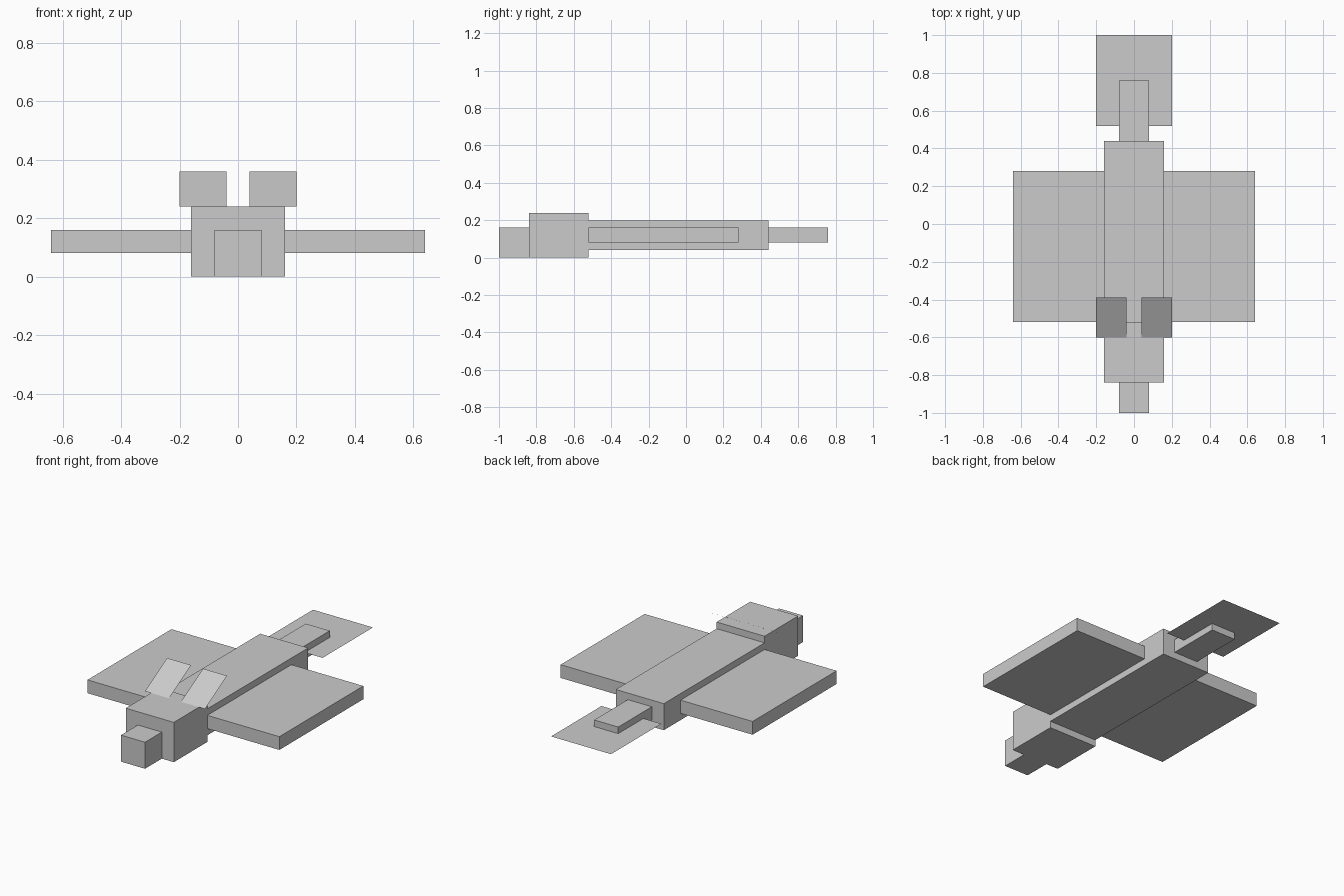
import bpy
import bmesh
from math import atan2, hypot
from mathutils import Matrix, Vector

default = bpy.data.objects.get("Cube")
if default:
    bpy.data.objects.remove(default, do_unlink=True)

# One plain grey for the whole model
grey = bpy.data.materials.new("light_grey")
grey.use_nodes = True
colour = (0.6, 0.6, 0.6, 1)
grey.diffuse_color = colour
grey.node_tree.nodes["Principled BSDF"].inputs["Base Color"].default_value = colour


def finish(name, bm):
    mesh = bpy.data.meshes.new(name)
    bm.to_mesh(mesh)
    bm.free()
    mesh.materials.append(grey)
    obj = bpy.data.objects.new(name, mesh)
    bpy.context.collection.objects.link(obj)
    return obj


def box(name, low, high):
    """Box between two opposite corners."""
    low, high = Vector(low), Vector(high)
    bm = bmesh.new()
    bmesh.ops.create_cube(bm, size=1, matrix=Matrix.Translation((low + high) / 2)
                          @ Matrix.Diagonal((high - low).to_4d()))
    return finish(name, bm)


def sheet(name, x, start, end):
    """Thin sheet across an x range, running from start to end, each (y, z)."""
    dy, dz = end[0] - start[0], end[1] - start[1]
    centre = (sum(x) / 2, (start[0] + end[0]) / 2, (start[1] + end[1]) / 2)
    bm = bmesh.new()
    bmesh.ops.create_grid(bm, x_segments=1, y_segments=1, size=0.5,
                          matrix=Matrix.Translation(centre)
                          @ Matrix.Rotation(atan2(dz, dy), 4, 'X')
                          @ Matrix.Diagonal((x[1] - x[0], hypot(dy, dz), 1, 1)))
    return finish(name, bm)


# Head, snout, body and tail along the centre line
box("snout", (-0.08, -1, 0), (0.08, -0.84, 0.16))
box("head", (-0.16, -0.84, 0), (0.16, -0.52, 0.24))
box("body", (-0.16, -0.52, 0.04), (0.16, 0.44, 0.2))
box("tail", (-0.08, 0.44, 0.08), (0.08, 0.76, 0.16))
sheet("tail_fan", (-0.2, 0.2), (0.52, 0.12), (1, 0.12))

# Paired wings and backswept ears
for side, s in (("left", 1), ("right", -1)):
    wing_x = sorted((0.16 * s, 0.64 * s))
    box(side + "_wing", (wing_x[0], -0.52, 0.08), (wing_x[1], 0.28, 0.16))
    sheet(side + "_ear", sorted((0.04 * s, 0.2 * s)), (-0.6, 0.24), (-0.39, 0.36))
